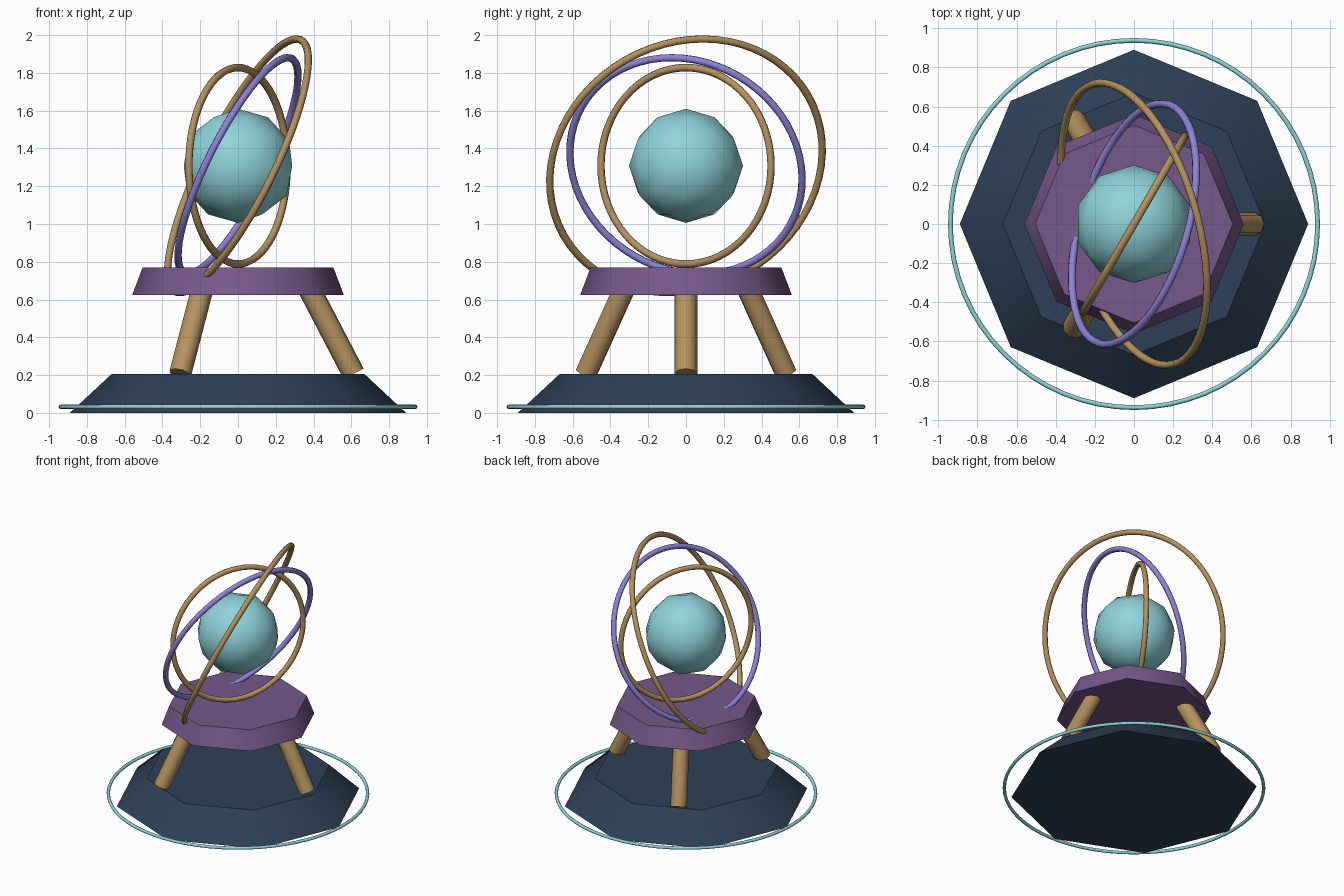
import bpy
import math
from mathutils import Vector

cube = bpy.data.objects.get("Cube")
if cube:
    bpy.data.objects.remove(cube, do_unlink=True)


def material(name, rgb):
    mat = bpy.data.materials.new(name)
    mat.use_nodes = True
    color = (*rgb, 1.0)
    mat.diffuse_color = color
    mat.node_tree.nodes["Principled BSDF"].inputs["Base Color"].default_value = color
    return mat


navy = material("dark navy", (0.027, 0.051, 0.093))
plum = material("plum purple", (0.181, 0.098, 0.254))
gold = material("antique gold", (0.456, 0.287, 0.114))
teal = material("pale teal", (0.275, 0.658, 0.708))
violet = material("soft violet", (0.27, 0.231, 0.672))


def finish(name, mat, angle):
    obj = bpy.context.object
    obj.name = obj.data.name = name
    obj.data.materials.append(mat)
    bpy.ops.object.shade_smooth_by_angle(angle=math.radians(angle))
    return obj


def frustum(name, mat, r_bottom, r_top, z0, z1, angle):
    bpy.ops.mesh.primitive_cone_add(vertices=8, radius1=r_bottom, radius2=r_top,
                                    depth=z1 - z0, location=(0, 0, (z0 + z1) / 2))
    return finish(name, mat, angle)


def ring(name, mat, radius, tube, z, normal, sides=8):
    turn = Vector(normal).to_track_quat('Z', 'Y').to_euler()
    bpy.ops.mesh.primitive_torus_add(major_radius=radius, minor_radius=tube,
                                     major_segments=64, minor_segments=sides,
                                     location=(0, 0, z), rotation=turn)
    return finish(name, mat, 80)


# Octagonal base and platform
frustum("base", navy, 0.89, 0.67, 0.0, 0.205, 38)
frustum("platform", plum, 0.56, 0.505, 0.625, 0.77, 60)

# Ring lying around the base
ring("floor_ring", teal, 0.938, 0.012, 0.032, (0, 0, 1))

# Three splayed legs
for i in range(3):
    a = math.radians(120 * i)
    out = Vector((math.cos(a), math.sin(a), 0))
    foot = out * 0.612 + Vector((0, 0, 0.207))
    top = out * 0.36 + Vector((0, 0, 0.69))
    axis = top - foot
    bpy.ops.mesh.primitive_cylinder_add(
        vertices=8, radius=0.06, depth=axis.length, location=(foot + top) / 2,
        rotation=axis.to_track_quat('Z', 'Y').to_euler())
    finish(f"leg_{i + 1}", gold, 60)

# Floating orb
CENTER = 1.308
bpy.ops.mesh.primitive_ico_sphere_add(subdivisions=2, radius=0.302,
                                      location=(0, 0, CENTER))
finish("orb", teal, 80)

# Three orbit rings around the orb
ring("inner_ring", gold, 0.52, 0.02, CENTER, (0.866, -0.5, 0))
ring("middle_ring", violet, 0.635, 0.02, CENTER, (0.866, -0.25, -0.433))
ring("outer_ring", gold, 0.745, 0.02, CENTER, (0.866, 0.25, -0.433))
